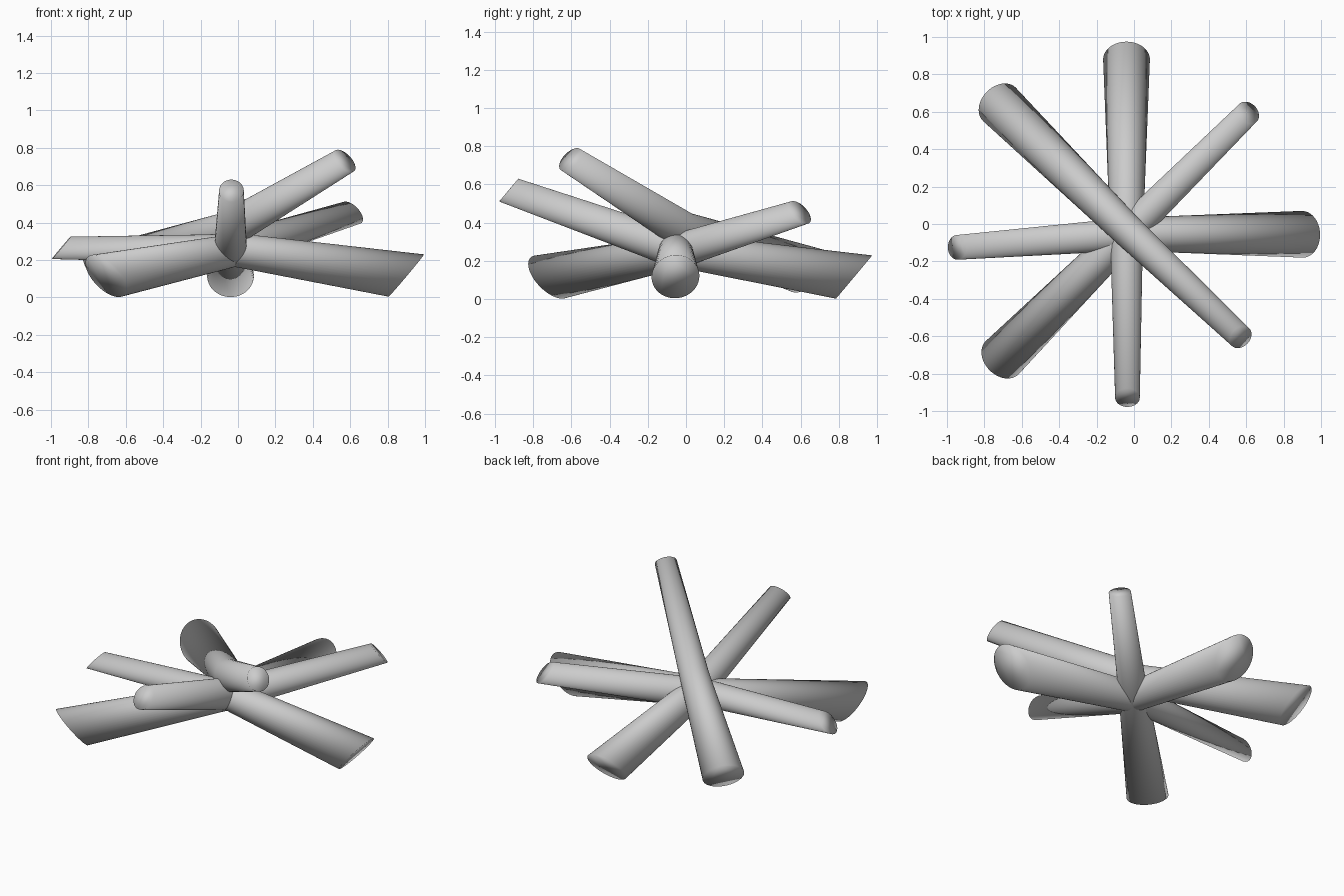
import bpy
import bmesh
import math
from mathutils import Vector

cube = bpy.data.objects.get("Cube")
if cube:
    bpy.data.objects.remove(cube, do_unlink=True)

SIDES = 48
RADII = (0.066, 0.088, 0.125)   # half width at narrow end, bend and wide end
SLANT = 1.18                    # stretch of the slanted oval section
LEAN = math.radians(50)         # lean of every section above the ground

grey = bpy.data.materials.new("light_grey")
grey.use_nodes = True
grey.diffuse_color = (0.6, 0.6, 0.6, 1)
grey.node_tree.nodes["Principled BSDF"].inputs["Base Color"].default_value = (0.6, 0.6, 0.6, 1)


def make_beam(name, narrow, bend, wide):
    """Tapered bent tube lofted through three parallel slanted ovals."""
    points = [Vector(p) for p in (narrow, bend, wide)]
    along = points[2] - points[0]
    along.z = 0
    along.normalize()
    across = Vector((0, 0, 1)).cross(along)
    rise = along * math.cos(LEAN) + Vector((0, 0, math.sin(LEAN)))

    bm = bmesh.new()
    rings = []
    for centre, radius in zip(points, RADII):
        ring = []
        for i in range(SIDES):
            a = math.tau * i / SIDES
            offset = across * math.cos(a) + rise * SLANT * math.sin(a)
            ring.append(bm.verts.new(centre + offset * radius))
        rings.append(ring)
    # Tube walls
    for low, high in zip(rings, rings[1:]):
        for i in range(SIDES):
            j = (i + 1) % SIDES
            bm.faces.new((low[i], low[j], high[j], high[i]))
    # End caps
    bm.faces.new(rings[0])
    bm.faces.new(rings[-1])
    bmesh.ops.recalc_face_normals(bm, faces=bm.faces)
    for face in bm.faces:
        face.smooth = True

    mesh = bpy.data.meshes.new(name)
    bm.to_mesh(mesh)
    bm.free()
    mesh.materials.append(grey)
    obj = bpy.data.objects.new(name, mesh)
    bpy.context.collection.objects.link(obj)


# Four crossing beams, the last one resting on top
make_beam("front_back_beam", (-0.035, -0.928, 0.57), (-0.04, -0.05, 0.26), (-0.04, 0.88, 0.115))
make_beam("side_beam", (-0.945, -0.125, 0.265), (-0.04, -0.055, 0.26), (0.9, -0.055, 0.117))
make_beam("low_diagonal_beam", (0.61, 0.595, 0.453), (-0.04, -0.05, 0.25), (-0.705, -0.715, 0.115))
make_beam("top_diagonal_beam", (0.57, -0.605, 0.73), (-0.04, -0.03, 0.37), (-0.72, 0.64, 0.147))
